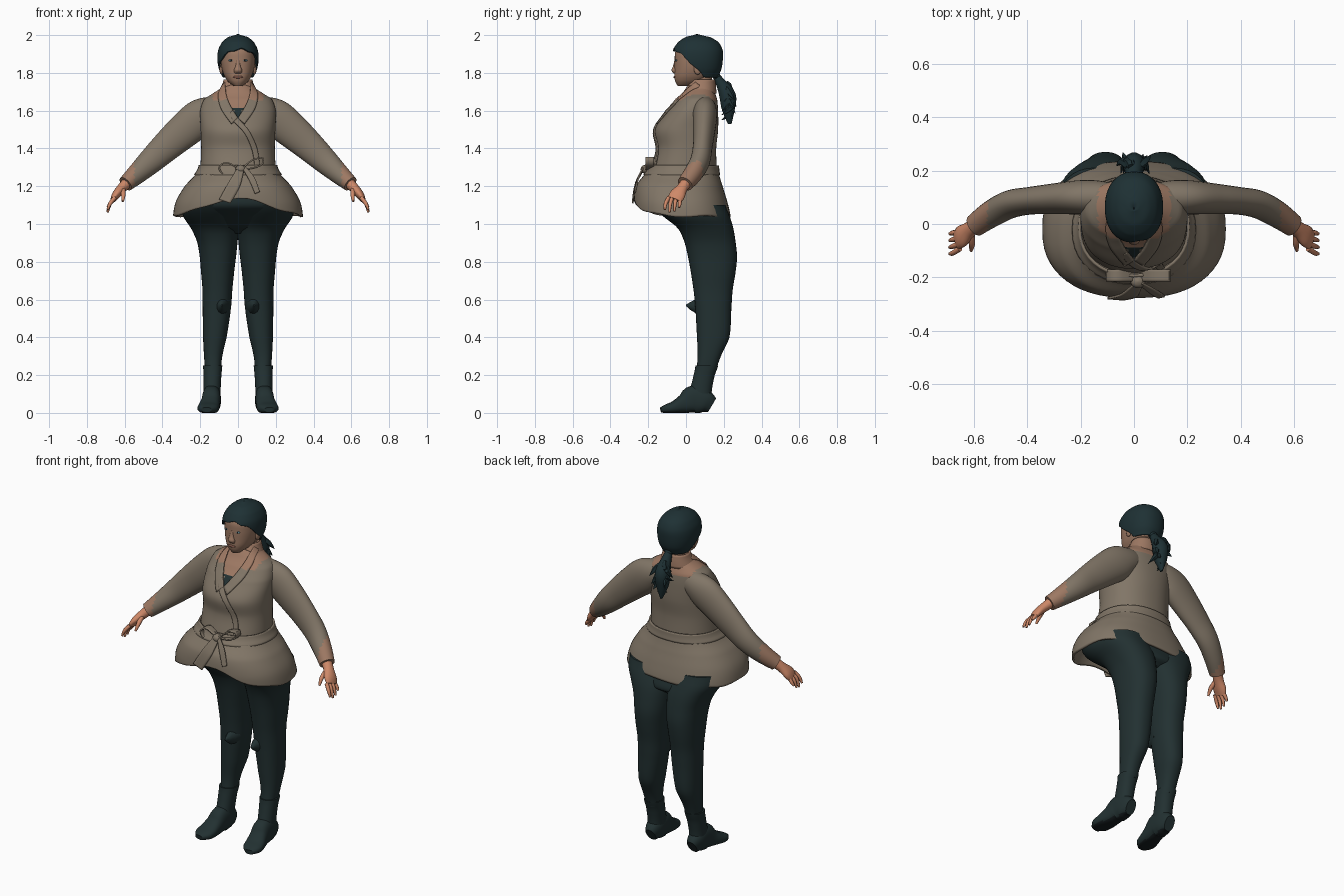
import bpy, bmesh, math, random
from mathutils import Vector

cube = bpy.data.objects.get("Cube")
if cube:
    bpy.data.objects.remove(cube)
random.seed(4)


def material(name, *rgb):
    m = bpy.data.materials.new(name)
    m.use_nodes = True
    m.diffuse_color = (*rgb, 1)
    m.node_tree.nodes["Principled BSDF"].inputs["Base Color"].default_value = (*rgb, 1)
    return m


WOOL = material("wool grey brown", .22, .18, .135)
TAN = material("tan", .34, .19, .125)
FACE = material("face skin", .33, .19, .125)
HAND = material("hand skin", .62, .25, .14)
DARK = material("dark cloth", .016, .03, .031)
HAIR = material("dark hair", .013, .03, .034)
SOLE = material("sole black", .008, .012, .014)
LIP = material("lip brown", .24, .105, .075)
EYE = material("eye blue", .12, .27, .32)


def finish(name, verts, faces, mats, rule=None, mirror=False, thick=0, angle=50):
    bm = bmesh.new()
    vs = [bm.verts.new(v) for v in verts]
    for f in faces:
        bm.faces.new([vs[i] for i in f])
    bmesh.ops.recalc_face_normals(bm, faces=bm.faces)
    if rule:
        for f in bm.faces:
            f.material_index = rule(f.calc_center_median(), f.normal)
    me = bpy.data.meshes.new(name)
    bm.to_mesh(me)
    bm.free()
    ob = bpy.data.objects.new(name, me)
    bpy.context.collection.objects.link(ob)
    for m in mats:
        me.materials.append(m)
    bpy.ops.object.select_all(action='DESELECT')
    ob.select_set(True)
    bpy.context.view_layer.objects.active = ob
    bpy.ops.object.shade_smooth_by_angle(angle=math.radians(angle))
    if thick:
        s = ob.modifiers.new("thickness", 'SOLIDIFY')
        s.thickness, s.offset = thick, 0
    if mirror:
        ob.modifiers.new("mirror", 'MIRROR').use_mirror_merge = False


def smooth(keys, t):
    """Smooth curve through tuples, t from 0 to 1."""
    s = min(max(t, 0), 1) * (len(keys) - 1)
    i = min(int(s), len(keys) - 2)
    u = s - i
    a, b, c, d = (keys[min(max(i + k, 0), len(keys) - 1)] for k in (-1, 0, 1, 2))
    return [q + .5 * u * (r - p + u * (2*p - 5*q + 4*r - w + u * (3*(q - r) + w - p)))
            for p, q, r, w in zip(a, b, c, d)]


def section(table, z):
    """Centre and radii of a horizontal slice; rows are z, width, front, back."""
    rows = sorted(table)
    z = min(max(z, rows[0][0]), rows[-1][0])
    i = max(k for k in range(len(rows) - 1) if rows[k][0] <= z)
    u = (z - rows[i][0]) / (rows[i + 1][0] - rows[i][0])
    r = smooth(rows, (i + u) / (len(rows) - 1))[1:]
    x0, x1, front, back = r if len(r) == 4 else (-r[0], *r)
    return (x0 + x1) / 2, (front + back) / 2, abs(x1 - x0) / 2, abs(back - front) / 2


def bend(v, e):
    return math.copysign(abs(v) ** (2 / e), v)


def grid_faces(n, rows, caps):
    faces = [(j*n + i, j*n + (i+1) % n, (j+1)*n + (i+1) % n, (j+1)*n + i)
             for j in range(rows) for i in range(n)]
    if caps:
        faces += [tuple(range(n)), tuple(range(rows * n, rows * n + n))]
    return faces


def body(name, table, mats, n=40, rows=24, e=2.2, bottom=None, caps=True, **kw):
    low, top = min(table)[0], max(table)[0]
    verts = []
    for j in range(rows + 1):
        for i in range(n):
            a = math.tau * i / n
            z = bottom(math.cos(a), a) if bottom else low
            z += (top - z) * j / rows
            xc, yc, rx, ry = section(table, z)
            verts.append((xc + rx * bend(math.sin(a), e), yc - ry * bend(math.cos(a), e), z))
    finish(name, verts, grid_faces(n, rows, caps), mats, **kw)


def tube(name, keys, mats, n=16, rows=16, e=2, **kw):
    """Tube along x, y, z with two radii, kept above the ground."""
    verts = []
    run = Vector(keys[-1][:3]) - Vector(keys[0][:3])
    side = Vector((1, 0, 0)) if run.normalized().y < -.9 else Vector((0, 1, 0))
    for j in range(rows + 1):
        t = j / rows
        x, y, z, ru, rv = smooth(keys, t)
        tan = Vector(smooth(keys, t + .02)[:3]) - Vector(smooth(keys, t - .02)[:3])
        u = tan.cross(side).normalized()
        v = tan.cross(u).normalized()
        for i in range(n):
            a = math.tau * i / n
            p = Vector((x, y, z)) + u * ru * bend(math.cos(a), e) + v * rv * bend(math.sin(a), e)
            p.z = max(p.z, 0)
            verts.append(p)
    finish(name, verts, grid_faces(n, rows, True), mats, **kw)


def ribbon(name, a, b, mats, place=lambda p: p, rows=16, cols=5, **kw):
    verts = []
    for j in range(rows + 1):
        p, q = Vector(smooth(a, j / rows)), Vector(smooth(b, j / rows))
        verts += [place(p.lerp(q, i / cols)) for i in range(cols + 1)]
    w = cols + 1
    faces = [(j*w + i, j*w + i + 1, (j+1)*w + i + 1, (j+1)*w + i)
             for j in range(rows) for i in range(cols)]
    finish(name, verts, faces, mats, thick=.008, **kw)


def ball(name, at, size, mat, mirror=False):
    rows = [(k, math.sqrt(max(1 - k * k, .001))) for k in (-1, -.9, -.6, -.2, .2, .6, .9, 1)]
    body(name, [(at[2] + k*size[2], at[0] - r*size[0], at[0] + r*size[0], at[1] - r*size[1],
                 at[1] + r*size[1]) for k, r in rows], [mat], n=16, rows=12, e=2, mirror=mirror)


# Jacket upper, with the open neck showing chest and undershirt
TORSO = [(1.76, .07, .03, .14), (1.72, .09, .0, .147), (1.69, .135, -.02, .155), (1.66, .18, -.05, .165),
         (1.6, .2, -.1, .17), (1.5, .198, -.165, .17), (1.4, .195, -.16, .16), (1.27, .2, -.188, .163)]


def jacket_rule(c, n):
    if c.y < .04 and abs(c.x) < (c.z - 1.55) * .55:
        return 2 if c.z < 1.61 else 1
    return 1 if c.z > 1.655 and abs(c.x) < .135 else 0


def on_chest(p):
    x, z = p
    xc, yc, rx, ry = section(TORSO, z)
    return x, yc - ry * (1 - min(abs(x / rx), 1) ** 2.2) ** (1 / 2.2) - .006, z


body("jacket_torso", TORSO, [WOOL, TAN, DARK], n=80, rows=60, rule=jacket_rule)
tan_top = lambda c, n: 1 if c.z > 1.655 else 0
for s, name in ((1, "left_lapel"), (-1, "right_lapel")):
    ribbon(name, [(s*.068, 1.75), (s*.063, 1.69), (s*.042, 1.63), (0, 1.56)],
           [(s*.085, 1.73), (s*.105, 1.68), (s*.09, 1.61), (s*.035, 1.53)], [WOOL, TAN], on_chest, rule=tan_top)
ribbon("wrap_edge", [(-.03, 1.6), (0, 1.56), (.06, 1.49), (.1, 1.4), (.115, 1.3)],
       [(-.045, 1.58), (-.02, 1.54), (.035, 1.48), (.075, 1.39), (.09, 1.3)], [WOOL], on_chest)
body("collar", [(1.69, .1, -.01, .157), (1.73, .083, .01, .155), (1.765, .072, .03, .15)], [TAN],
     rows=6, caps=False, thick=.008, bottom=lambda f, a: 1.69 + .05 * max(f, 0))

# Flared jacket skirt, hem lifted at the front
SKIRT = [(1.3, .197, -.185, .16), (1.26, .22, -.215, .17), (1.2, .275, -.26, .188),
         (1.12, .322, -.272, .212), (1.04, .338, -.268, .23)]
body("jacket_skirt", SKIRT, [WOOL], n=56, e=2.4, caps=False, thick=.012,
     bottom=lambda f, a: 1.04 + .055 * max(f, 0) ** 2 + .04 * max(f, 0) ** 14 + .004 * math.sin(7 * a))
body("belt", [(1.258, .228, -.222, .176), (1.282, .213, -.204, .172), (1.31, .203, -.192, .17)], [WOOL],
     rows=6, caps=False, thick=.01)

# Bow
ball("bow_knot", (.015, -.215, 1.29), (.028, .025, .024), WOOL)
for name, path in (("bow_left_loop", [(.02, 1.29), (.07, 1.335), (.13, 1.35), (.12, 1.31), (.02, 1.285)]),
                   ("bow_right_loop", [(.01, 1.29), (-.06, 1.325), (-.1, 1.3), (-.07, 1.265), (.01, 1.285)])):
    ribbon(name, [(x, -.215, z) for x, z in path], [(x, -.17, z) for x, z in path], [WOOL])
ribbon("bow_right_tail", [(.0, -.225, 1.3), (-.05, -.265, 1.22), (-.1, -.278, 1.13)],
       [(.03, -.23, 1.28), (.01, -.27, 1.2), (-.04, -.283, 1.11)], [WOOL])
ribbon("bow_left_tail", [(.02, -.225, 1.3), (.06, -.258, 1.23), (.09, -.276, 1.16)],
       [(.03, -.22, 1.31), (.085, -.25, 1.25), (.115, -.27, 1.17)], [WOOL])

# Sleeves with tan cuffs
tube("sleeve", [(.06, .095, 1.62, .06, .05), (.13, .1, 1.6, .078, .062), (.2, .1, 1.563, .098, .064),
                (.29, .095, 1.49, .092, .058), (.38, .088, 1.41, .08, .052), (.46, .075, 1.335, .068, .052),
                (.53, .04, 1.27, .055, .05), (.595, -.005, 1.212, .042, .043)],
     [WOOL, TAN], n=28, rows=40, mirror=True, rule=lambda c, n: 1 if c.x > .55 and c.z < 1.335 else 0)

# Hands
tube("palm", [(.575, .01, 1.23, .03, .03), (.615, -.02, 1.19, .026, .03), (.645, -.045, 1.155, .022, .042),
              (.662, -.06, 1.128, .014, .038)], [HAND], mirror=True)
for k, y in enumerate((-.1, -.075, -.05, -.025)):
    drop = (.0, -.014, -.008, .012)[k]
    tube(f"finger_{k + 1}", [(.652, y * .8 - .012, 1.14, .011, .011), (.677, y - .008, 1.108, .01, .01),
                             (.69, y - .012, 1.076 + drop, .006, .006)], [HAND], n=8, rows=8, mirror=True)
tube("thumb", [(.61, -.035, 1.185, .014, .014), (.607, -.075, 1.155, .012, .012),
               (.61, -.1, 1.12, .006, .006)], [HAND], n=8, rows=8, mirror=True)

# Trousers
body("trouser_hips", [(1.15, .27, -.2, .17), (1.09, .29, -.19, .205), (1.04, .26, -.115, .22),
                      (.98, .18, -.03, .23), (.95, .08, .03, .19)], [DARK], e=2.2)
body("trouser_leg", [(1.1, -.01, .3, -.18, .21), (1.04, -.01, .29, -.12, .232), (.98, -.006, .25, -.045, .25),
                     (.91, .002, .218, -.01, .262), (.83, .01, .203, .01, .27), (.75, .02, .196, .025, .263),
                     (.65, .03, .188, .04, .247), (.55, .038, .187, .05, .24), (.4, .06, .185, .058, .23),
                     (.3, .083, .18, .062, .185), (.22, .09, .174, .055, .16)],
     [DARK], n=36, rows=40, e=2.3, mirror=True)
tube("knee_point", [(.085, .12, .57, .06, .05), (.085, .055, .565, .04, .03), (.085, .0, .57, .004, .004)],
     [DARK], n=10, rows=4, mirror=True)

# Boots
body("boot_shaft", [(.25, .083, .185, .05, .17), (.2, .088, .182, .04, .152), (.12, .092, .182, .02, .137),
                    (.04, .093, .184, .0, .135)], [DARK], n=28, rows=12, mirror=True)
tube("boot_foot", [(.137, .137, .04, .042, .03), (.138, .1, .06, .062, .046), (.14, .04, .07, .075, .049),
                   (.146, -.01, .048, .052, .051), (.155, -.06, .03, .034, .056), (.162, -.1, .022, .025, .052),
                   (.166, -.133, .016, .014, .025)],
     [DARK, SOLE], n=28, rows=24, e=2.5, mirror=True, rule=lambda c, n: 1 if n.z < -.8 else 0)

# Neck and head
HEAD = [(1.73, .024, -.043, .03), (1.75, .05, -.056, .09), (1.78, .071, -.062, .13), (1.82, .085, -.061, .16),
        (1.87, .091, -.06, .172), (1.92, .088, -.054, .172), (1.96, .065, -.015, .15), (1.985, .03, .03, .1)]
body("neck", [(1.62, .075, .0, .14), (1.7, .06, .025, .14), (1.78, .056, .03, .138)], [FACE], rows=8)
body("head", HEAD, [FACE], e=2.3)
body("nose", [(1.798, .02, -.066, -.04), (1.812, .022, -.078, -.04), (1.835, .014, -.069, -.04),
              (1.87, .01, -.061, -.04)], [FACE], n=16, rows=10)
ball("lips", (0, -.057, 1.778), (.026, .009, .008), LIP)
ball("ear", (.088, .062, 1.82), (.01, .02, .03), FACE, mirror=True)
ball("eye", (.036, -.051, 1.866), (.014, .006, .006), EYE, mirror=True)
ball("pupil", (.036, -.0545, 1.866), (.005, .004, .005), SOLE, mirror=True)

# Hair cap with a swept hairline, and ponytail
body("hair_cap", [(1.775, .08, -.05, .162), (1.82, .096, -.058, .182), (1.87, .104, -.066, .19),
                  (1.92, .1, -.064, .189), (1.96, .08, -.038, .168), (1.985, .05, .0, .125),
                  (2.0, .002, .055, .061)], [HAIR], n=64, rows=30, thick=.01, caps=False,
     bottom=lambda f, a: 1.778 + .145 * (max(f + .3, 0) / 1.3) ** .85
     + (.012 * math.sin(a) + .005 * math.sin(9 * a) if f > .3 else 0))
ball("hair_tie", (0, .16, 1.785), (.026, .022, .022), HAIR)
tube("ponytail", [(0, .155, 1.79, .018, .018), (0, .185, 1.745, .028, .028), (0, .22, 1.68, .042, .045),
                  (0, .224, 1.61, .036, .036), (0, .232, 1.53, .005, .01)], [HAIR], n=14, rows=14, angle=30)
for k in range(16):
    z = 1.72 - .009 * k
    x, y = random.uniform(-.05, .05), .215
    tube(f"hair_lock_{k + 1}", [(x * .5, y, z + .03, .012, .012), (x, y + .02, z, .016, .016),
                                (x * 1.5, y + random.uniform(-.035, .06), z - .035, .001, .001)],
         [HAIR], n=5, rows=4, angle=30)
